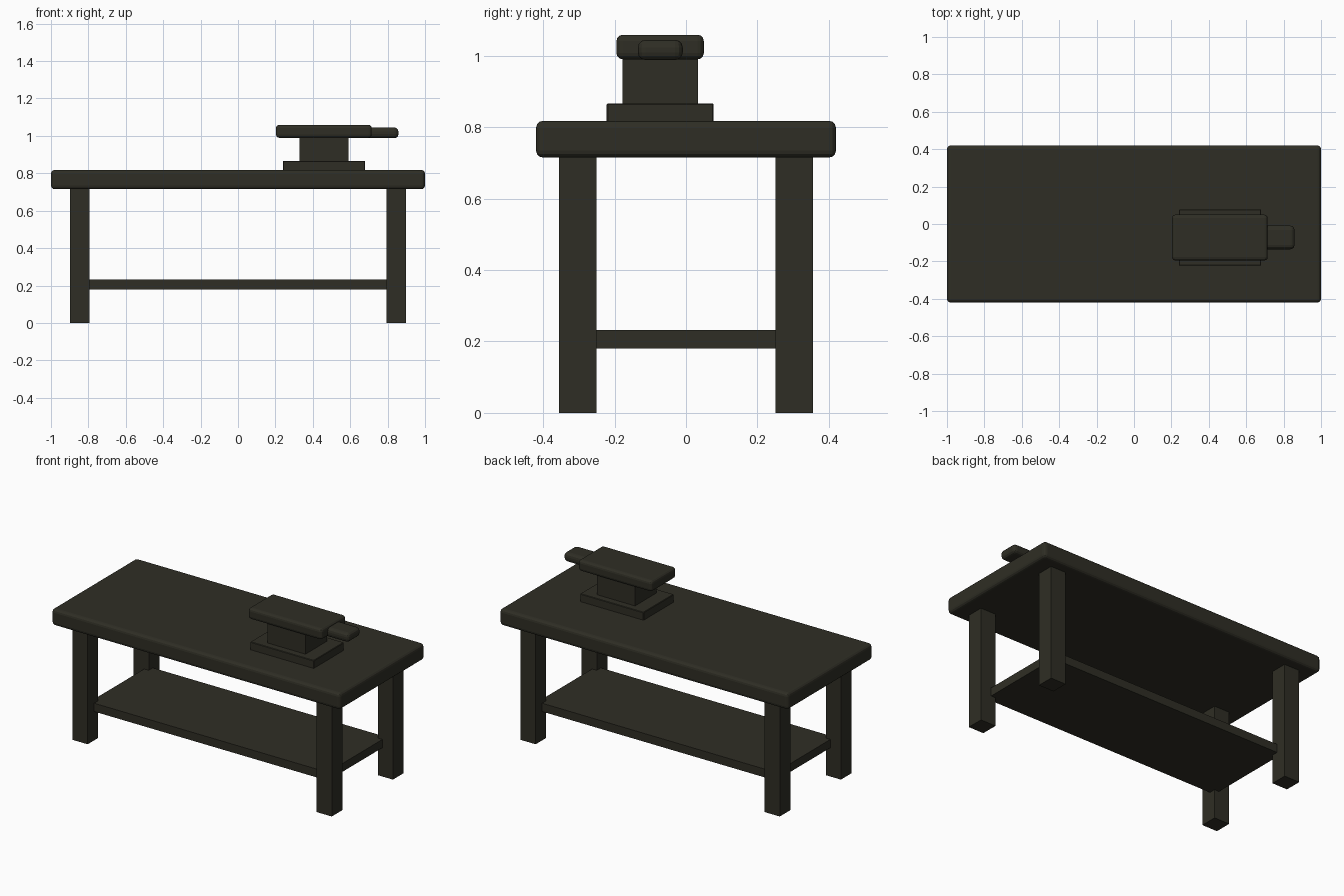
import bpy

cube = bpy.data.objects.get("Cube")
if cube:
    bpy.data.objects.remove(cube, do_unlink=True)

# One dark olive colour for the whole bench
paint = bpy.data.materials.new("dark_olive")
paint.use_nodes = True
colour = (0.028, 0.027, 0.018, 1)
paint.diffuse_color = colour
paint.node_tree.nodes["Principled BSDF"].inputs["Base Color"].default_value = colour


def box(name, x, y, z, bevel=0.0, segments=3):
    """Box from (min, max) ranges, with optional rounded edges."""
    bpy.ops.mesh.primitive_cube_add(size=1, location=[sum(r) / 2 for r in (x, y, z)])
    obj = bpy.context.object
    obj.name = name
    obj.scale = [r[1] - r[0] for r in (x, y, z)]
    bpy.ops.object.transform_apply(location=False, rotation=False, scale=True)
    obj.data.materials.append(paint)
    if bevel:
        mod = obj.modifiers.new("rounded_edges", "BEVEL")
        mod.width = bevel
        mod.segments = segments
    return obj


# Bench
box("bench_top", (-1, 1), (-0.42, 0.42), (0.715, 0.818), 0.02)
box("lower_shelf", (-0.825, 0.825), (-0.29, 0.29), (0.18, 0.232))
for side, sx in (("left", 1), ("right", -1)):
    for end, sy in (("front", -1), ("back", 1)):
        box(f"{end}_{side}_leg", sorted((sx * 0.793, sx * 0.898)),
            sorted((sy * 0.25, sy * 0.355)), (0, 0.73))

# Small anvil, stacked on the bench
box("anvil_base", (0.24, 0.68), (-0.222, 0.077), (0.81, 0.867), 0.003, 1)
box("anvil_waist", (0.33, 0.592), (-0.178, 0.033), (0.86, 1.0))
box("anvil_face", (0.203, 0.715), (-0.195, 0.05), (0.99, 1.059), 0.018)
box("anvil_horn", (0.66, 0.858), (-0.135, -0.009), (0.988, 1.045), 0.022)
